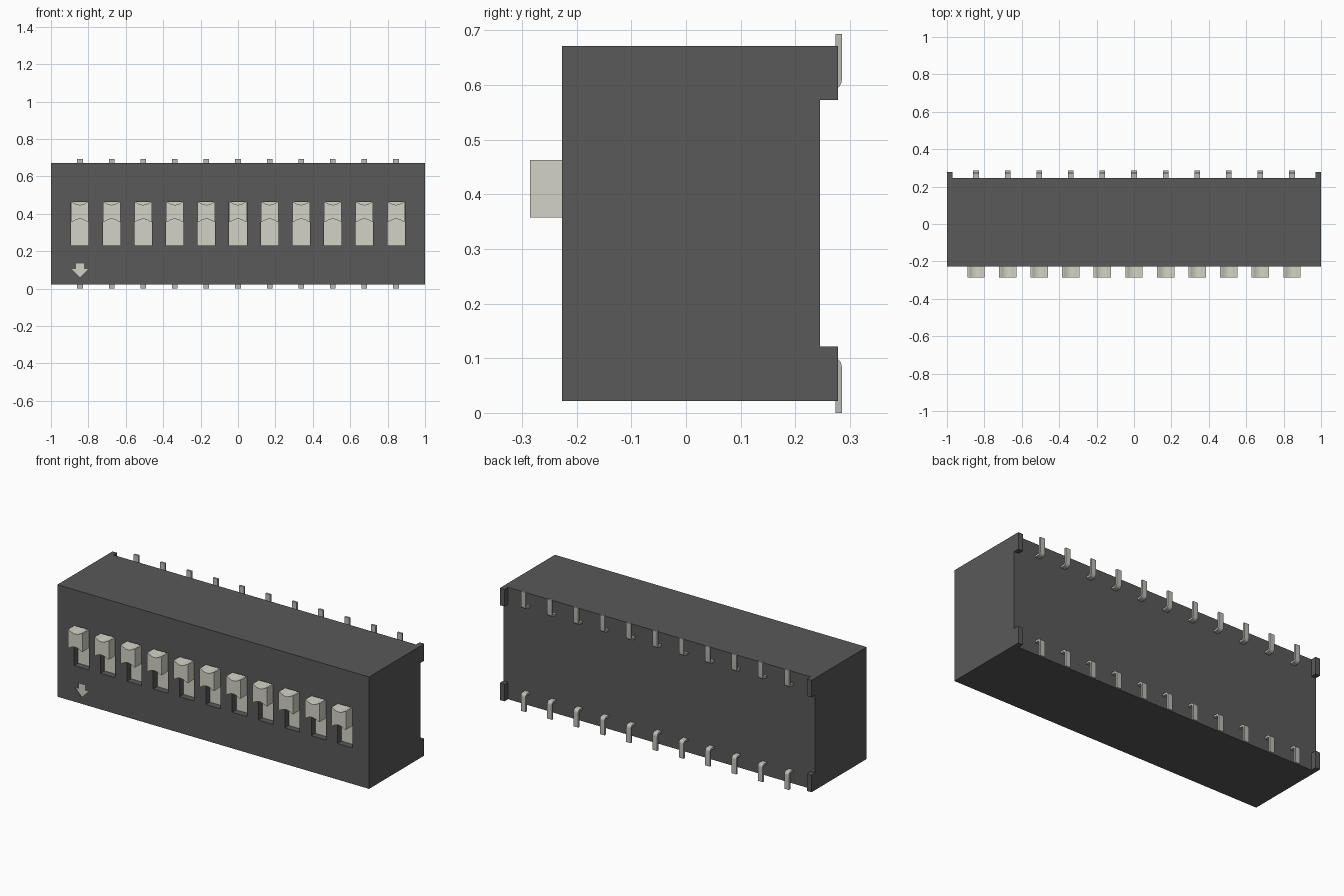
import bpy, bmesh, math
from mathutils import Vector

if "Cube" in bpy.data.objects:
    bpy.data.objects.remove(bpy.data.objects["Cube"])

PITCH = 0.169
XS = [PITCH * (i - 5) for i in range(11)]
FRONT, BACK, FOOT = -0.227, 0.245, 0.278
Z0, Z1 = 0.022, 0.671
ZMID = (Z0 + Z1) / 2
SLOT_DEPTH, ARROW_DEPTH = 0.04, 0.005


def material(name, col):
    m = bpy.data.materials.new(name)
    m.diffuse_color = (*col, 1)
    m.use_nodes = True
    m.node_tree.nodes["Principled BSDF"].inputs["Base Color"].default_value = m.diffuse_color
    return m


dark = material("dark_plastic", (0.10, 0.10, 0.10))
cream = material("cream_plastic", (0.65, 0.65, 0.57))
metal = material("pin_metal", (0.50, 0.50, 0.47))


def prism(bm, pts, axis, a, b):
    """Extrude a 2D outline along x (pts are y,z) or y (pts are x,z)."""
    def at(p, t):
        return (t, p[0], p[1]) if axis == 'x' else (p[0], t, p[1])
    face = bm.faces.new([bm.verts.new(at(p, a)) for p in pts])
    ext = bmesh.ops.extrude_face_region(bm, geom=[face])
    move = Vector(at((0, 0), b - a))
    bmesh.ops.translate(bm, vec=move, verts=[v for v in ext['geom'] if isinstance(v, bmesh.types.BMVert)])


def box(bm, x0, x1, y0, y1, z0, z1):
    prism(bm, [(x0, z0), (x1, z0), (x1, z1), (x0, z1)], 'y', y0, y1)


def finish(name, bm, mat=None, smooth=False):
    bmesh.ops.recalc_face_normals(bm, faces=bm.faces)
    me = bpy.data.meshes.new(name)
    bm.to_mesh(me)
    bm.free()
    ob = bpy.data.objects.new(name, me)
    bpy.context.collection.objects.link(ob)
    if mat:
        me.materials.append(mat)
    if smooth:
        bpy.ops.object.select_all(action='DESELECT')
        bpy.context.view_layer.objects.active = ob
        ob.select_set(True)
        bpy.ops.object.shade_smooth_by_angle(angle=math.radians(35))
    return ob


def cut(target, bm):
    cutter = finish("cutter", bm)
    cutter.hide_render = True
    mod = target.modifiers.new("cut", 'BOOLEAN')
    mod.operation, mod.solver, mod.object = 'DIFFERENCE', 'EXACT', cutter
    bpy.context.view_layer.objects.active = target
    bpy.ops.object.modifier_apply(modifier=mod.name)
    bpy.data.objects.remove(cutter)


# Arrow outline on the front face, pointing down under the first switch
ax = XS[0]
ARROW = [(ax + x, z) for x, z in [(0, 0.06), (0.043, 0.105), (0.022, 0.105), (0.022, 0.135),
                                  (-0.022, 0.135), (-0.022, 0.105), (-0.043, 0.105)]]

# Housing: full block, relieved at the back so four corner feet remain
bm = bmesh.new()
box(bm, -1, 1, FRONT, FOOT, Z0, Z1)
body = finish("housing", bm, dark)
bm = bmesh.new()
box(bm, -1.1, 1.1, BACK, 0.4, 0.121, 0.572)
cut(body, bm)
bm = bmesh.new()
box(bm, -0.97, 0.97, BACK, 0.4, -0.1, 0.8)
cut(body, bm)

# Switch slots and arrow recess
bm = bmesh.new()
for x in XS:
    box(bm, x - 0.047, x + 0.047, -0.4, FRONT + SLOT_DEPTH, 0.231, 0.463)
prism(bm, ARROW, 'y', -0.4, FRONT + ARROW_DEPTH)
cut(body, bm)

# Arrow inlay
bm = bmesh.new()
prism(bm, ARROW, 'y', FRONT + ARROW_DEPTH - 0.002, FRONT + ARROW_DEPTH + 0.004)
finish("arrow_inlay", bm, cream)

# Slider plates on the slot floors
bm = bmesh.new()
for x in XS:
    box(bm, x - 0.047, x + 0.047, FRONT + SLOT_DEPTH - 0.003, FRONT + SLOT_DEPTH + 0.004, 0.231, 0.463)
finish("slider_plates", bm, cream)

# Switch knobs: upper and lower faces are shallow concave arcs
HALF, LIP, DIP, N = 0.0465, 0.039, 0.015, 10
arc = [(-LIP + 2 * LIP * i / N, DIP * (1 - (2 * i / N - 1) ** 2)) for i in range(N + 1)]
bm = bmesh.new()
for x in XS:
    low = [(-HALF, 0.357)] + [(u, 0.357 + d) for u, d in arc] + [(HALF, 0.357)]
    high = [(HALF, 0.463)] + [(u, 0.463 - d) for u, d in reversed(arc)] + [(-HALF, 0.463)]
    prism(bm, [(x + u, z) for u, z in low + high], 'y', -0.285, FRONT + SLOT_DEPTH)
finish("switch_knobs", bm, cream, smooth=True)

# Bent pins: out of the back face, then turned outwards along z
PY, T, TOP, R = 0.285, 0.012, 0.102, 0.018


def bend(r):
    cy, cz = PY - R, TOP - R
    return [(cy + r * math.cos(a), cz + r * math.sin(a)) for a in [math.pi / 2 * i / 6 for i in range(7)]]


outline = ([(PY - T, 0), (PY, 0)] + bend(R) + [(0.235, TOP), (0.235, TOP - T)] + bend(R - T)[::-1])
for name, flip in (("lower_pins", False), ("upper_pins", True)):
    bm = bmesh.new()
    pts = [(y, 2 * ZMID - z if flip else z) for y, z in outline]
    for x in XS:
        prism(bm, pts, 'x', x - 0.015, x + 0.015)
    finish(name, bm, metal, smooth=True)
